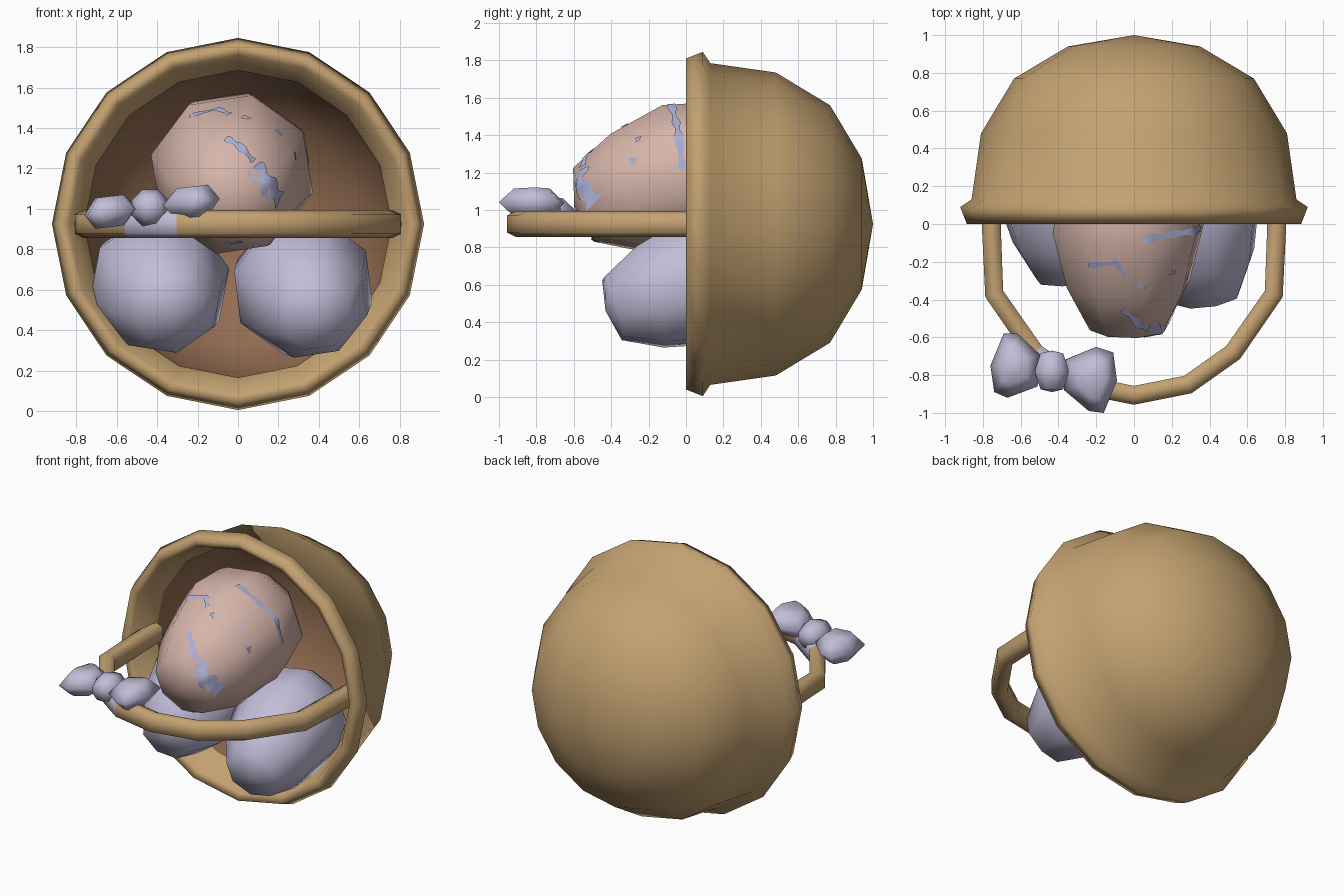
import bpy, bmesh, math
from mathutils import Vector, Matrix
from mathutils.bvhtree import BVHTree

cube = bpy.data.objects.get("Cube")
if cube:
    bpy.data.objects.remove(cube)


def material(name, rgb):
    m = bpy.data.materials.new(name)
    m.use_nodes = True
    m.diffuse_color = (*rgb, 1)
    m.node_tree.nodes["Principled BSDF"].inputs["Base Color"].default_value = (*rgb, 1)
    return m


TAN = material("tan wicker", (0.55, 0.36, 0.165))
BROWN = material("brown lining", (0.30, 0.155, 0.085))
LAVENDER = material("lavender", (0.54, 0.51, 0.69))
PINK = material("pale pink", (0.67, 0.46, 0.40))
BLUE = material("soft blue", (0.42, 0.45, 0.70))
AXIS_Z = 0.925


def finish(name, bm, mats, angle=180, recalc=True):
    if recalc:
        bmesh.ops.recalc_face_normals(bm, faces=bm.faces)
    me = bpy.data.meshes.new(name)
    bm.to_mesh(me)
    bm.free()
    for m in mats:
        me.materials.append(m)
    ob = bpy.data.objects.new(name, me)
    bpy.context.collection.objects.link(ob)
    bpy.ops.object.select_all(action='DESELECT')
    ob.select_set(True)
    bpy.context.view_layer.objects.active = ob
    bpy.ops.object.shade_smooth_by_angle(angle=math.radians(angle))


def bridge(bm, a, b, mat=0):
    # Join two rings, where a ring of one vertex is a pole
    n = max(len(a), len(b))
    for i in range(n):
        j = (i + 1) % n
        if len(a) == 1:
            f = bm.faces.new((a[0], b[i], b[j]))
        elif len(b) == 1:
            f = bm.faces.new((a[i], a[j], b[0]))
        else:
            f = bm.faces.new((a[i], a[j], b[j], b[i]))
        f.material_index = mat


def lathe(profile, sides, phase=0.0, mat_rule=lambda i: 0):
    # Turn (radius, y) points around the y axis
    bm = bmesh.new()
    rings = []
    for r, y in profile:
        if r == 0:
            rings.append([bm.verts.new((0, y, 0))])
            continue
        steps = [2 * math.pi * (k + phase) / sides for k in range(sides)]
        rings.append([bm.verts.new((r * math.cos(a), y, r * math.sin(a))) for a in steps])
    for i in range(len(rings) - 1):
        bridge(bm, rings[i], rings[i + 1], mat_rule(i))
    return bm


# Basket: outer shell, flared rim, then the brown lining with a sharp border
shell = [(0, 1.0), (0.35, 0.94), (0.635, 0.77), (0.81, 0.48), (0.86, 0.13),
         (0.92, 0.09), (0.885, 0.0), (0.835, 0.02), (0.76, 0.19),
         (0.755, 0.46), (0.59, 0.73), (0.32, 0.89), (0, 0.945)]
bm = lathe(shell, 16, mat_rule=lambda i: int(i > 7))
bmesh.ops.translate(bm, verts=bm.verts, vec=(0, 0, AXIS_Z))
for e in bm.edges:
    e.smooth = len({f.material_index for f in e.link_faces}) == 1
finish("basket", bm, [TAN, BROWN])

# Handle: hexagonal section swept along a half loop, one segment is ribbon
half = [(0.76, 0.19), (0.755, -0.02), (0.74, -0.37), (0.525, -0.68), (0.285, -0.85)]
path = [Vector((-x, y, AXIS_Z)) for x, y in half] + [Vector((0, -0.907, AXIS_Z))]
path += [Vector((x, y, AXIS_Z)) for x, y in reversed(half)]
section = [(0, 0.07), (0.05, 0.046), (0.05, -0.046), (0, -0.07), (-0.05, -0.046), (-0.05, 0.046)]
bm = bmesh.new()
rings = []
for i, p in enumerate(path):
    along = (path[min(i + 1, len(path) - 1)] - path[max(i - 1, 0)]).normalized()
    side = along.cross(Vector((0, 0, 1)))
    rings.append([bm.verts.new(p + side * u + Vector((0, 0, v))) for u, v in section])
for i in range(len(rings) - 1):
    bridge(bm, rings[i], rings[i + 1], int(i == 3))
bm.faces.new(rings[0])
bm.faces.new(rings[-1])
finish("handle", bm, [TAN, LAVENDER], 75)

# Eggs: one shared profile, scaled and tilted
EGG = [(0, -0.62), (0.21, -0.57), (0.335, -0.33), (0.412, -0.02), (0.355, 0.24), (0.2, 0.39), (0, 0.45)]


def egg(name, loc, scale, tilt_x, tilt_z, roll, mat):
    bm = lathe(EGG, 8, roll)
    bm.transform(Matrix.Translation(loc) @ Matrix.Rotation(tilt_z, 4, 'Z')
                 @ Matrix.Rotation(tilt_x, 4, 'X') @ Matrix.Scale(scale, 4))
    bmesh.ops.recalc_face_normals(bm, faces=bm.faces)
    tree = BVHTree.FromBMesh(bm)
    finish(name, bm, [mat])
    return tree


egg("right_egg", (-0.39, 0.19, 0.63), 0.86, 0.25, 0.1, 0.3, LAVENDER)
egg("left_egg", (0.32, 0.08, 0.62), 0.87, 0.3, 0.14, 0.7, LAVENDER)
centre = Vector((-0.03, 0.0, 1.18))
pink_tree = egg("pink_egg", centre, 1.0, 0.27, 0.0, 0.7, PINK)


# Painted streaks: thin strips laid on the pink egg
def streak(name, points, width):
    bm = bmesh.new()
    pts = [Vector(p) for p in points]
    dense = [a.lerp(b, k / 6) for a, b in zip(pts, pts[1:]) for k in range(6)] + pts[-1:]
    rows = []
    for i, p in enumerate(dense):
        along = dense[min(i + 1, len(dense) - 1)] - dense[max(i - 1, 0)]
        out = p - centre
        side = along.cross(out).normalized()
        w = width * (0.8 + 0.3 * math.sin(i * 1.1))
        row = []
        for s in (-0.5, 0, 0.5):
            hit, normal, _, _ = pink_tree.ray_cast(centre, (out + side * w * s).normalized())
            row.append(bm.verts.new(hit + normal * 0.006))
        rows.append(row)
    for a, b in zip(rows, rows[1:]):
        for k in range(2):
            f = bm.faces.new((a[k], a[k + 1], b[k + 1], b[k]))
            f.normal_update()
            if f.normal.dot(f.calc_center_median() - centre) < 0:
                f.normal_flip()
    finish(name, bm, [BLUE], recalc=False)


streak("front_patch", [(0.08, -0.55, 1.21), (0.13, -0.52, 1.13), (0.19, -0.46, 1.05)], 0.1)
streak("front_streak", [(-0.06, -0.46, 1.35), (0.0, -0.49, 1.31), (0.07, -0.53, 1.23)], 0.04)
streak("upper_streak", [(-0.25, -0.23, 1.47), (-0.1, -0.21, 1.5), (-0.04, -0.27, 1.46)], 0.035)
streak("small_patch", [(0.02, -0.3, 1.44), (0.05, -0.31, 1.42)], 0.03)
streak("side_patch", [(0.21, -0.28, 1.41), (0.24, -0.28, 1.38)], 0.035)
streak("lower_side_patch", [(0.27, -0.28, 1.28), (0.28, -0.28, 1.24)], 0.035)
streak("rear_streak", [(0.05, -0.08, 1.56), (0.2, -0.06, 1.5), (0.3, -0.04, 1.4), (0.36, -0.02, 1.22)], 0.045)
streak("under_patch", [(-0.04, -0.48, 0.84), (0.02, -0.48, 0.84)], 0.04)


# Bow: two puffed lobes and a knot
def lobe(name, outline, z, slope):
    bm = bmesh.new()
    mid = sum((Vector(p) for p in outline), Vector((0, 0))) / len(outline)

    def ring(scale, dz):
        out = []
        for p in outline:
            q = mid + (Vector(p) - mid) * scale
            out.append(bm.verts.new((q.x, q.y, z + dz + slope * (q.x - mid.x))))
        return out
    low, rim, high = ring(0.55, -0.076), ring(1, 0), ring(0.55, 0.076)
    bridge(bm, low, rim)
    bridge(bm, rim, high)
    bm.faces.new(low)
    bm.faces.new(high)
    finish(name, bm, [LAVENDER])


lobe("bow_right_lobe", [(-0.69, -0.58), (-0.62, -0.58), (-0.5, -0.69), (-0.51, -0.86),
                        (-0.67, -0.92), (-0.74, -0.89), (-0.76, -0.75)], 0.985, 0.12)
lobe("bow_left_lobe", [(-0.37, -0.72), (-0.2, -0.65), (-0.11, -0.68), (-0.09, -0.83),
                       (-0.16, -1.0), (-0.24, -0.99), (-0.37, -0.88)], 1.035, 0.12)
bm = lathe([(0, -0.11), (0.065, -0.095), (0.098, 0), (0.065, 0.095), (0, 0.11)], 8, 0.5)
bmesh.ops.translate(bm, verts=bm.verts, vec=(-0.435, -0.78, 1.005))
finish("bow_knot", bm, [LAVENDER])
